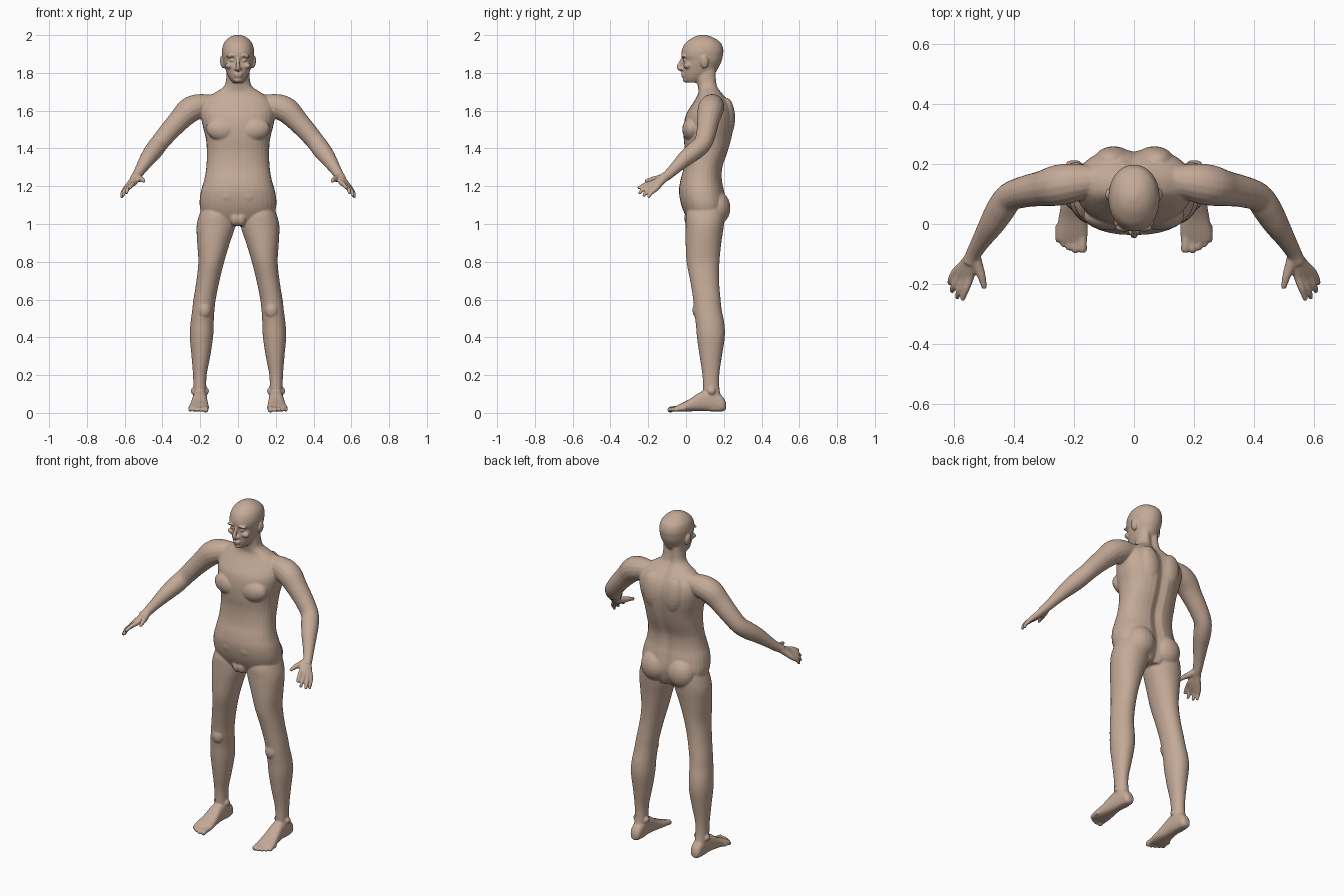
import bpy, bmesh, math
from mathutils import Vector, Matrix

bm = bmesh.new()
SIDES = (1, -1)


def smooth_rows(rows, steps=4):
    """Catmull-Rom resampling of a list of equal-length tuples."""
    out = []
    n = len(rows)
    for i in range(n - 1):
        p0, p1, p2, p3 = (rows[max(i - 1, 0)], rows[i], rows[i + 1], rows[min(i + 2, n - 1)])
        for k in range(steps):
            t = k / steps
            out.append(tuple(0.5 * (2 * b + (c - a) * t + (2 * a - 5 * b + 4 * c - d) * t * t
                                    + (3 * b - a - 3 * c + d) * t ** 3)
                             for a, b, c, d in zip(p0, p1, p2, p3)))
    out.append(tuple(rows[-1]))
    return out


def skin(rings):
    """Closed shell through a list of point rings."""
    loops = [[bm.verts.new(p) for p in r] for r in rings]
    n = len(loops[0])
    for a, b in zip(loops, loops[1:]):
        for i in range(n):
            bm.faces.new((a[i], a[(i + 1) % n], b[(i + 1) % n], b[i]))
    bm.faces.new(loops[0][::-1])
    bm.faces.new(loops[-1])


def oval(u0, u1, v0, v1, power=2.0, n=32):
    pts = []
    for i in range(n):
        c, s = math.cos(2 * math.pi * i / n), math.sin(2 * math.pi * i / n)
        c = math.copysign(abs(c) ** (2 / power), c)
        s = math.copysign(abs(s) ** (2 / power), s)
        pts.append(((u0 + u1) / 2 + c * (u1 - u0) / 2, (v0 + v1) / 2 + s * (v1 - v0) / 2))
    return pts


def stack(rows, power=2.0, mirror=1, groove=0.0):
    """Horizontal sections: z, x min, x max, y front, y back."""
    rings = []
    for z, x0, x1, y0, y1 in smooth_rows(rows):
        ring = []
        for x, y in oval(x0, x1, y0, y1, power):
            if y > (y0 + y1) / 2:
                y -= groove * math.exp(-(x / 0.022) ** 2)
            ring.append((mirror * x, y, z))
        rings.append(ring)
    skin(rings)


def tube(rows, mirror=1, n=16):
    """Round limb: x, y, z, radius."""
    rows = smooth_rows(rows)
    pts = [Vector(r[:3]) for r in rows]
    rings = []
    for i, p in enumerate(pts):
        t = (pts[min(i + 1, len(pts) - 1)] - pts[max(i - 1, 0)]).normalized()
        u = t.cross(Vector((0.3, 0.3, 1))).normalized()
        v = t.cross(u)
        ring = [p + rows[i][3] * (u * math.cos(2 * math.pi * k / n) + v * math.sin(2 * math.pi * k / n))
                for k in range(n)]
        rings.append([(mirror * q.x, q.y, q.z) for q in ring])
    skin(rings)


def blob(x, y, z, rx, ry, rz, turn=0.0):
    m = Matrix.Translation((x, y, z)) @ Matrix.Rotation(turn, 4, 'Y') @ Matrix.Diagonal((rx, ry, rz, 1))
    bmesh.ops.create_uvsphere(bm, u_segments=20, v_segments=12, radius=1, matrix=m)


# torso and neck
torso = [(0.99, .10, .03, .18), (1.04, .18, .0, .205), (1.10, .203, -.025, .215), (1.17, .197, -.037, .205),
         (1.23, .18, -.03, .193), (1.30, .168, -.012, .195), (1.38, .165, -.006, .222), (1.45, .17, -.012, .242),
         (1.52, .187, -.012, .255), (1.58, .197, .0, .255), (1.63, .19, .03, .24), (1.67, .16, .055, .212),
         (1.70, .115, .066, .187), (1.73, .073, .062, .17), (1.78, .061, .052, .165), (1.84, .06, .05, .165)]
stack([(z, -w, w, f, b) for z, w, f, b in torso], 2.3, groove=0.016)

# head
head = [(1.748, .026, .005, .07), (1.77, .044, -.012, .12), (1.80, .06, -.016, .155), (1.84, .073, -.017, .178),
        (1.867, .08, -.014, .19), (1.89, .084, -.024, .195), (1.92, .085, -.022, .198), (1.955, .076, -.006, .187),
        (1.98, .056, .024, .158), (1.994, .034, .05, .128), (2.002, .01, .08, .1)]
stack([(z, -w, w, f, b) for z, w, f, b in head], 2.1)

# nose, lips, chin
tube([(0, -.012, 1.885, .009), (0, -.026, 1.86, .009), (0, -.038, 1.83, .012), (0, -.022, 1.814, .010)])
blob(0, -.017, 1.794, .024, .010, .006)
blob(0, -.015, 1.782, .020, .010, .006)
blob(0, -.001, 1.763, .022, .016, .014)

for s in SIDES:
    # face details and ears
    blob(s * .013, -.022, 1.822, .009, .013, .008)
    blob(s * .034, -.012, 1.889, .030, .014, .008, s * .12)
    blob(s * .032, -.004, 1.866, .015, .013, .009)
    blob(s * .046, .006, 1.838, .022, .02, .016)
    blob(s * .083, .098, 1.857, .012, .021, .034, s * .15)

    # chest, shoulder blades, buttocks, belly, groin
    blob(s * .085, .028, 1.50, .085, .048, .062, s * -.15)
    blob(s * .068, .212, 1.56, .065, .048, .11, s * .15)
    blob(s * .088, .163, 1.085, .085, .072, .09)
    blob(s * .045, .02, 1.15, .08, .055, .06)
    blob(s * .015, .02, 1.03, .03, .03, .04)

    # collar and arm
    tube([(.07, .15, 1.645, .04), (.14, .145, 1.635, .052), (.21, .137, 1.622, .066), (.26, .128, 1.60, .068),
          (.31, .118, 1.55, .059), (.365, .108, 1.49, .053), (.415, .09, 1.43, .049), (.445, .05, 1.39, .049),
          (.475, 0, 1.35, .043), (.51, -.055, 1.298, .032), (.535, -.098, 1.258, .026), (.55, -.13, 1.238, .024)], s)

    # palm and fingers share one tube each, fanned from the wrist
    fingers = [((.548, -.178, 1.218), (.561, -.218, 1.208), (.574, -.255, 1.188)),
               ((.567, -.183, 1.205), (.583, -.222, 1.188), (.592, -.248, 1.160)),
               ((.584, -.175, 1.194), (.602, -.208, 1.173), (.609, -.226, 1.145)),
               ((.596, -.160, 1.186), (.611, -.185, 1.164), (.617, -.200, 1.138))]
    for knuckle, middle, tip in fingers:
        tube([(.537, -.10, 1.256, .02), (*Vector((.542, -.115, 1.245)).lerp(Vector(knuckle), .5), .018),
              (*knuckle, .0145), (*middle, .0115), (*tip, .008)], s, 12)
    tube([(.533, -.105, 1.252, .02), (.52, -.145, 1.241, .018), (.508, -.18, 1.236, .0135),
          (.499, -.216, 1.226, .009)], s, 12)

    # leg
    stack([(1.10, .04, .185, .02, .195), (1.05, .02, .205, .0, .205), (.99, .014, .219, -.002, .2),
           (.9, .043, .216, -.002, .187), (.8, .073, .21, .003, .177), (.7, .098, .22, .022, .175),
           (.6, .118, .236, .038, .183), (.54, .125, .243, .043, .19), (.47, .129, .252, .052, .203),
           (.4, .132, .255, .058, .205), (.3, .147, .246, .072, .19), (.2, .166, .238, .087, .176),
           (.12, .168, .236, .09, .178), (.06, .17, .234, .09, .195), (.015, .175, .228, .1, .2)], 2.1, s)
    blob(s * .178, .062, .545, .036, .028, .045)   # kneecap
    for x in (.166, .238):                           # ankle bones
        blob(s * x, .135, .115, .012, .02, .018)

    # foot, heel to ball
    foot = [(.212, .185, .217, .02, .05), (.195, .17, .231, .008, .085), (.14, .165, .236, .008, .125),
            (.08, .163, .242, .01, .112), (.02, .157, .252, .008, .073), (-.03, .154, .261, .006, .048),
            (-.058, .16, .258, .01, .034)]
    skin([[(s * x, y, z) for x, z in oval(x0, x1, z0, z1, 2.5)] for y, x0, x1, z0, z1 in smooth_rows(foot)])

    # toes
    for x, tip, r in ((.172, -.096, .0165), (.196, -.098, .0125), (.217, -.089, .0115),
                      (.236, -.077, .011), (.253, -.062, .011)):
        tube([(x, tip + .06, .024, r), (x, tip + .025, .021, r * .9), (x, tip + .012, .017, r),
              (x, tip, .015, r * .6)], s, 12)

bmesh.ops.recalc_face_normals(bm, faces=bm.faces)
mesh = bpy.data.meshes.new("body")
bm.to_mesh(mesh)
bm.free()
body = bpy.data.objects.new("body", mesh)
bpy.context.collection.objects.link(body)

skin_mat = bpy.data.materials.new("skin")
skin_mat.diffuse_color = (0.55, 0.40, 0.31, 1)
mesh.materials.append(skin_mat)

# fuse all parts into one continuous skin and soften the joins
fuse = body.modifiers.new("fuse", 'REMESH')
fuse.mode = 'VOXEL'
fuse.voxel_size = 0.005
fuse.use_smooth_shade = True
soften = body.modifiers.new("soften", 'SMOOTH')
soften.factor = 0.5
soften.iterations = 5
